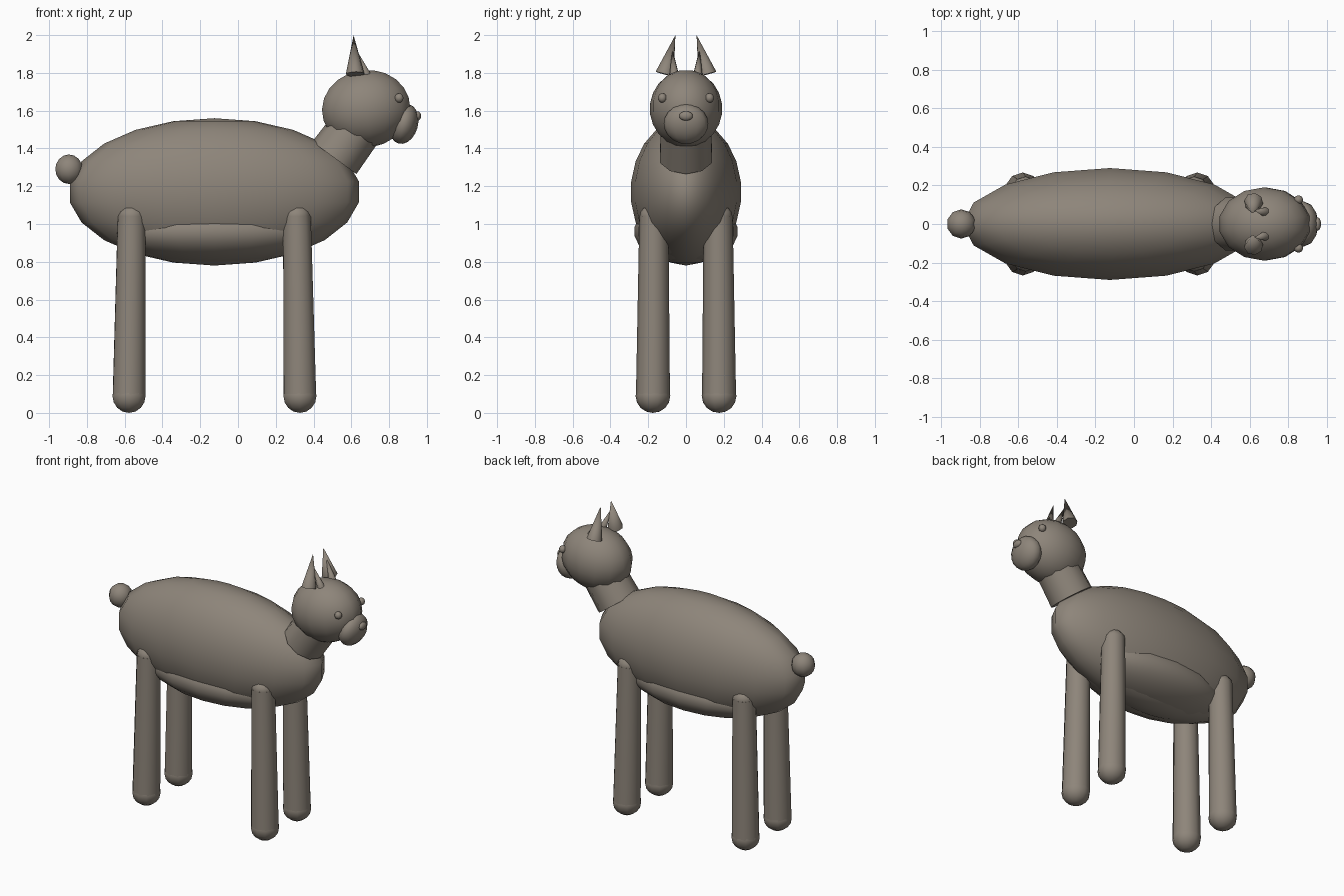
import bpy
from math import radians
from mathutils import Vector

default = bpy.data.objects.get("Cube")
if default:
    bpy.data.objects.remove(default, do_unlink=True)


def make_material(name, rgb):
    mat = bpy.data.materials.new(name)
    mat.use_nodes = True
    color = (*rgb, 1)
    mat.diffuse_color = color
    mat.node_tree.nodes["Principled BSDF"].inputs["Base Color"].default_value = color
    return mat


fur = make_material("taupe fur", (0.27, 0.235, 0.195))


def finish(name, smooth_angle):
    ob = bpy.context.object
    ob.name = name
    ob.data.name = name
    ob.data.materials.append(fur)
    bpy.ops.object.shade_smooth_by_angle(angle=radians(smooth_angle))
    return ob


def ball(name, center, radii, segments=12, rings=8, tilt=0):
    """Ellipsoid, optionally pitched about the side-to-side axis."""
    bpy.ops.mesh.primitive_uv_sphere_add(
        segments=segments, ring_count=rings, location=center,
        rotation=(0, radians(tilt), 0))
    bpy.context.object.scale = radii
    return finish(name, 60)


def limb(name, start, end, r_start, r_end, sides=8):
    """Tapered tube between two points."""
    a, b = Vector(start), Vector(end)
    axis = b - a
    bpy.ops.mesh.primitive_cone_add(
        vertices=sides, radius1=r_start, radius2=r_end, depth=axis.length,
        location=(a + b) / 2,
        rotation=axis.to_track_quat('Z', 'Y').to_euler())
    return finish(name, 60)


# Torso and belly
ball("body", (-0.125, 0, 1.17), (0.773, 0.293, 0.39), 16, 11)
ball("belly", (-0.125, 0, 0.96), (0.54, 0.275, 0.17), 16, 11)
ball("tail", (-0.895, 0, 1.29), (0.076, 0.076, 0.078), 10, 8)

# Neck and head
limb("neck", (0.51, 0, 1.35), (0.62, 0, 1.50), 0.145, 0.14, 10)
ball("head", (0.678, 0, 1.61), (0.24, 0.192, 0.205), 14, 11, -8)
ball("muzzle", (0.878, 0, 1.53), (0.075, 0.118, 0.108), 12, 10, 15)
ball("nose", (0.952, 0, 1.572), (0.018, 0.036, 0.025), 10, 8)

# Paired face parts and legs
for tag, side in (("a", 1), ("b", -1)):
    ball("eye_" + tag, (0.853, side * 0.125, 1.667), (0.024, 0.024, 0.025), 10, 8)
    limb("ear_" + tag, (0.62, side * 0.113, 1.793), (0.612, side * 0.056, 2.0),
         0.05, 0, 8)
    limb("inner_ear_" + tag, (0.68, side * 0.062, 1.785),
         (0.622, side * 0.072, 1.93), 0.026, 0, 8)
    for part, x_foot, x_hip in (("front", 0.328, 0.312), ("hind", -0.577, -0.563)):
        name = part + "_leg_" + tag
        foot = (x_foot, side * 0.175, 0.09)
        hip = (x_hip, side * 0.17, 1.04)
        limb(name, foot, hip, 0.09, 0.077, 10)
        ball(name + "_hip", hip, (0.076, 0.076, 0.065), 10, 8)
        ball(name + "_foot", foot, (0.092, 0.092, 0.09), 10, 8)
